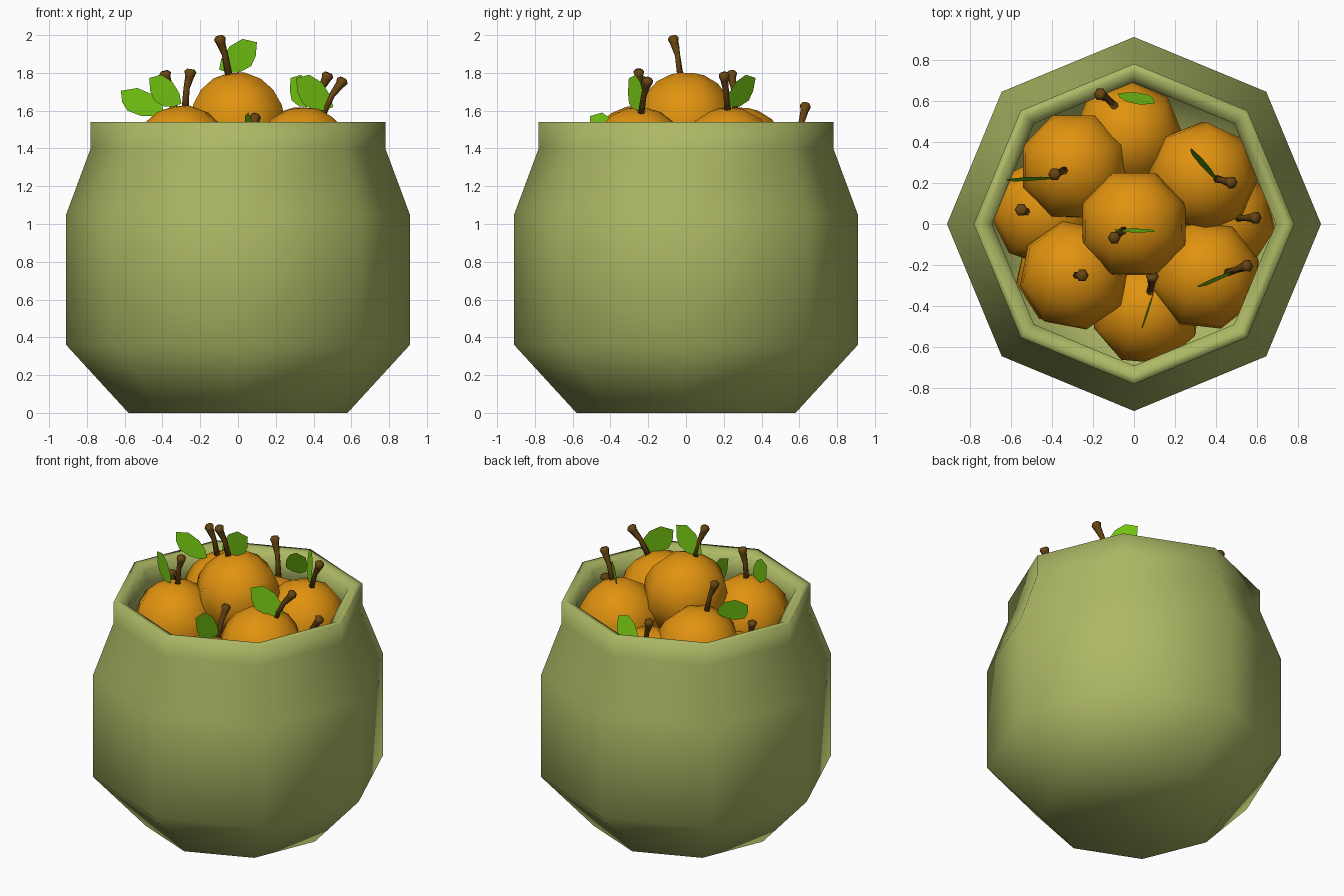
import bpy, bmesh, math, random
from mathutils import Vector, Euler

if "Cube" in bpy.data.objects:
    bpy.data.objects.remove(bpy.data.objects["Cube"])

random.seed(4)


def material(name, color):
    m = bpy.data.materials.new(name)
    m.diffuse_color = (*color, 1)
    m.use_nodes = True
    m.node_tree.nodes["Principled BSDF"].inputs["Base Color"].default_value = m.diffuse_color
    return m


GREEN = material("pot_green", (0.42, 0.48, 0.13))
ORANGE = material("fruit_orange", (0.75, 0.29, 0.005))
LEAF = material("leaf_green", (0.17, 0.54, 0.006))
BROWN = material("stem_brown", (0.14, 0.06, 0.006))


def finish(bm, name, mat, smooth=True):
    bmesh.ops.recalc_face_normals(bm, faces=bm.faces)
    me = bpy.data.meshes.new(name)
    bm.to_mesh(me)
    bm.free()
    me.materials.append(mat)
    for p in me.polygons:
        p.use_smooth = smooth
    ob = bpy.data.objects.new(name, me)
    bpy.context.collection.objects.link(ob)
    return ob


def loft(bm, rings):
    for a, b in zip(rings, rings[1:]):
        n = len(a)
        for i in range(n):
            bm.faces.new((a[i], a[(i + 1) % n], b[(i + 1) % n], b[i]))
    bm.faces.new(rings[0])
    bm.faces.new(rings[-1])


def circle(bm, c, r, n):
    return [bm.verts.new((c[0] + r * math.cos(i * math.tau / n),
                          c[1] + r * math.sin(i * math.tau / n), c[2])) for i in range(n)]


# Eight-sided hollow pot: outer wall, rim, inner wall and floor
profile = [(0.58, 0), (0.91, 0.36), (0.91, 1.05), (0.78, 1.4), (0.78, 1.54), (0.74, 1.54),
           (0.69, 1.51), (0.69, 1.38), (0.81, 1.04), (0.81, 0.4), (0.52, 0.1)]
bm = bmesh.new()
loft(bm, [circle(bm, (0, 0, z), r, 8) for r, z in profile])
finish(bm, "pot", GREEN)


def fruit(name, c, base=None, tip=None):
    # Low-poly round fruit, slightly turned
    bm = bmesh.new()
    bmesh.ops.create_uvsphere(bm, u_segments=8, v_segments=9, radius=0.27)
    rot = Euler((random.uniform(-.2, .2), random.uniform(-.2, .2), random.uniform(0, 1)))
    for v in bm.verts:
        v.co = rot.to_matrix() @ v.co + Vector(c)
    finish(bm, name, ORANGE)
    # Bent stem with a flared cut end
    if base:
        b, t = Vector(base), Vector(tip)
        b0 = b - (b - Vector(c)) * 0.12
        mid = b.lerp(t, 0.5) + (b - t).cross((b - t).cross(Vector((0, 0, 1)))).normalized() * -0.008
        axis = (t - b).normalized()
        q = Vector((0, 0, 1)).rotation_difference(axis)
        bm = bmesh.new()
        rings = []
        for p, r in ((b0, .02), (mid, .016), (b.lerp(t, .82), .024), (b.lerp(t, .93), .032), (t, .02)):
            ring = circle(bm, (0, 0, 0), r, 6)
            for v in ring:
                v.co = q @ v.co + p
            rings.append(ring)
        loft(bm, rings)
        finish(bm, name + "_stem", BROWN)


def leaf(name, start, end, z0, z1, tilt=0.0):
    # Upright flat leaf running from start to end
    outline = [(0, .1), (.06, .42), (.28, .78), (.62, 1), (1, .9), (.97, .5), (.85, .2), (.55, .02), (.25, 0)]
    s, e = Vector((*start, 0)), Vector((*end, 0))
    side = (e - s).cross(Vector((0, 0, 1))).normalized()
    bm = bmesh.new()
    bm.faces.new([bm.verts.new(s.lerp(e, u) + side * tilt * (v - .5) + Vector((0, 0, z0 + (z1 - z0) * v)))
                  for u, v in outline])
    finish(bm, name, LEAF, False)


# Fruit pile: centre, stem base, stem tip
fruits = {
    "top_fruit": ((0, 0, 1.535), (-.05, -.03, 1.79), (-.1, -.07, 1.995)),
    "back_left_fruit": ((-.29, .28, 1.35), (-.34, .26, 1.61), (-.39, .24, 1.81)),
    "back_right_fruit": ((.335, .23, 1.35), (.4, .22, 1.6), (.48, .2, 1.8)),
    "front_right_fruit": ((.35, -.25, 1.35), (.45, -.24, 1.59), (.56, -.2, 1.77)),
    "front_left_fruit": ((-.29, -.25, 1.36), (-.28, -.25, 1.61), (-.25, -.25, 1.82)),
    "low_back_fruit": ((-.03, .43, 1.19), (-.1, .59, 1.41), (-.17, .635, 1.64)),
    "low_front_fruit": ((.06, -.42, 1.14), (.08, -.33, 1.38), (.09, -.25, 1.58)),
    "low_left_fruit": ((-.43, .06, 1.12), (-.53, .06, 1.36), (-.55, .07, 1.52)),
    "low_right_fruit": ((.42, .02, 1.1), (.5, .03, 1.34), (.6, .03, 1.52)),
    "deep_fruit": ((-.31, -.24, .95),),
}
for n, args in fruits.items():
    fruit(n, *args)

# Leaves beside the stems
leaf("top_leaf", (-.1, -.035), (.1, -.03), 1.8, 1.98, .02)
leaf("back_left_leaf", (-.39, .23), (-.62, .21), 1.57, 1.72, .02)
leaf("front_left_leaf", (-.3, -.29), (-.47, -.2), 1.62, 1.79)
leaf("back_right_leaf", (.41, .22), (.27, .36), 1.62, 1.79, .03)
leaf("front_right_leaf", (.5, -.22), (.31, -.31), 1.6, 1.79, .02)
leaf("low_back_leaf", (-.08, .61), (.1, .61), 1.43, 1.6, .06)
leaf("low_front_leaf", (.09, -.34), (.04, -.51), 1.4, 1.59, .01)
